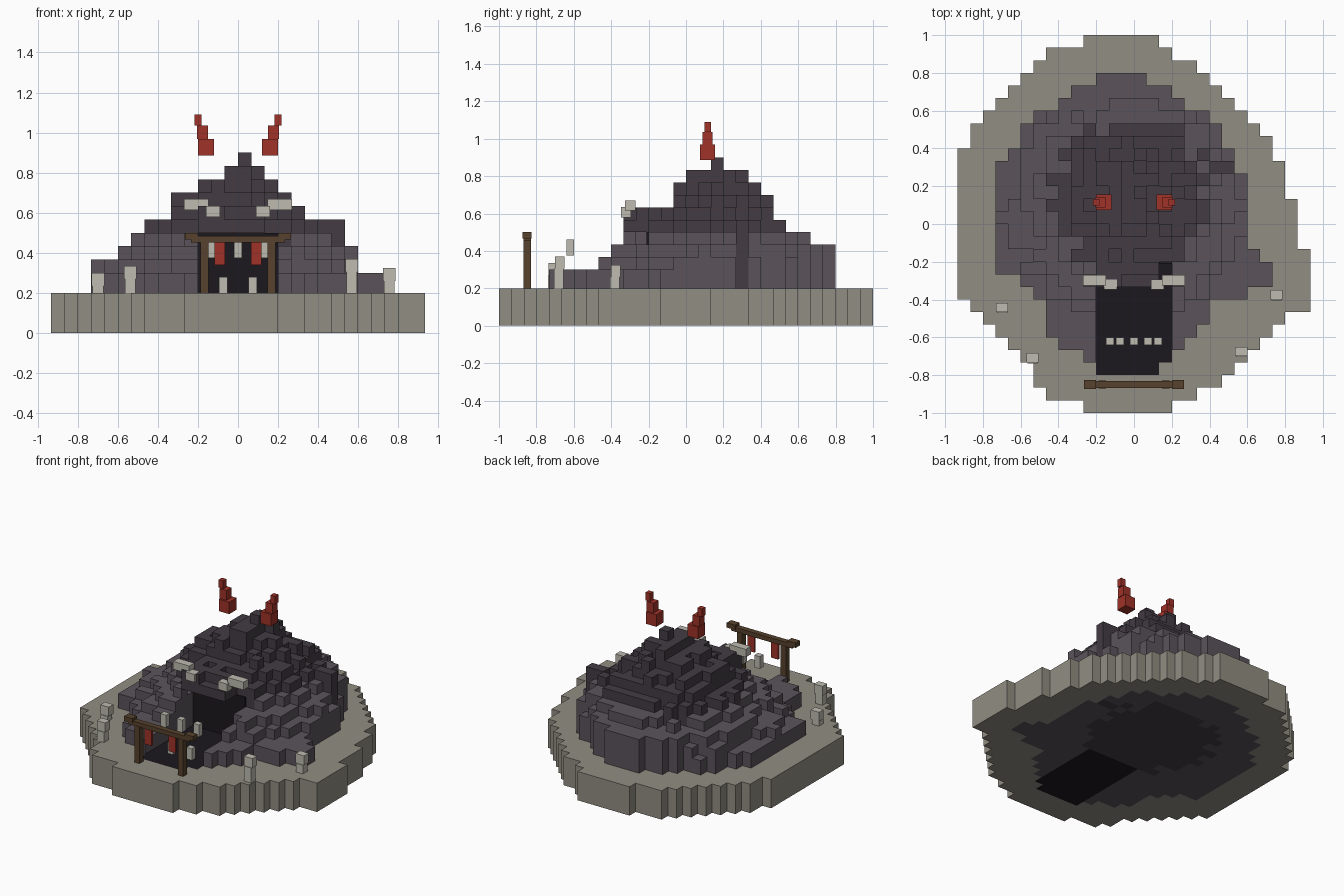
import bpy, bmesh, math, random

if "Cube" in bpy.data.objects:
    bpy.data.objects.remove(bpy.data.objects["Cube"])

random.seed(4)
U = 1 / 15          # voxel size


def material(name, hexcode):
    rgb = [int(hexcode[k:k + 2], 16) / 255 for k in (0, 2, 4)]
    m = bpy.data.materials.new(name)
    m.diffuse_color = [c / 12.92 if c < 0.04 else ((c + 0.055) / 1.055) ** 2.4 for c in rgb] + [1]
    m.use_nodes = True
    m.node_tree.nodes["Principled BSDF"].inputs["Base Color"].default_value = m.diffuse_color
    return m


STONE = material("stone", "918D82")
ROCK = material("rock", "5B545B")
DARK = material("dark_rock", "433C43")
BLACK = material("black", "1C181E")
BONE = material("bone", "BDBBB0")
RED = material("red", "A03228")
WOOD = material("wood", "57422D")


def finish(name, bm, mat):
    me = bpy.data.meshes.new(name)
    bm.to_mesh(me)
    bm.free()
    me.materials.append(mat)
    ob = bpy.data.objects.new(name, me)
    bpy.context.collection.objects.link(ob)
    return ob


def boxes(name, mat, items, mirror=False):
    """Boxes given as (x0, x1, y0, y1, z0, z1), optionally mirrored in x."""
    bm = bmesh.new()
    if mirror:
        items = items + [(-b[1], -b[0]) + b[2:] for b in items]
    for x0, x1, y0, y1, z0, z1 in items:
        for v in bmesh.ops.create_cube(bm, size=1)["verts"]:
            v.co = ((x0 + x1) / 2 + v.co.x * (x1 - x0), (y0 + y1) / 2 + v.co.y * (y1 - y0),
                    (z0 + z1) / 2 + v.co.z * (z1 - z0))
    return finish(name, bm, mat)


def rows(top, spans):
    """Voxel cells from left/right limits listed row by row from the back."""
    return {(i, top - k) for k, (a, b) in enumerate(spans) for i in range(a, b)}


# Footprints of the stone base, the mound and the mouth floor
base = rows(14, [(-4, 2), (-7, 3), (-8, 5), (-9, 6), (-10, 7), (-11, 8), (-12, 9), (-13, 10),
                 (-13, 11), (-14, 11)] + [(-14, 12)] * 3 + [(-14, 13)] * 4 + [(-14, 14)] * 4 +
            [(-13, 14), (-12, 12), (-11, 11), (-10, 10), (-9, 9), (-8, 8), (-8, 7), (-7, 5), (-4, 3)])
mound = rows(11, [(-3, 1), (-5, 3), (-6, 4), (-8, 6), (-9, 7), (-9, 7), (-10, 8), (-11, 8)] +
             [(-11, 9)] * 6 + [(-11, 10), (-11, 11), (-9, 11), (-8, 9), (-7, 6), (-7, 6), (-7, 5),
                               (-6, 4), (-4, 3)])
mouth = rows(-4, [(-3, 3)] * 8 + [(-3, 2)])

# Height of every column: stepped, slightly random cone
height = {}
for c in sorted(base | mound):
    if c in mound and c not in mouth:
        d = math.hypot((c[0] + 0.5) * U + 0.02, (c[1] + 0.5) * U - 0.16)
        k = math.floor((0.97 - 0.85 * d - random.uniform(0, 0.1) - 0.3) / U + 0.01)
        height[c] = 0.3 + U * min(8, max(0, k)) if c[1] < 9 else 0.3 + U * max(2, k)
    else:
        height[c] = 0.2
height[(0, 2)] = 0.9
height[(-1, 1)] = height[(0, 1)] = height[(-1, 2)] = height[(0, 0)] = 0.3 + 8 * U
height[(6, 4)] = height[(7, 4)] = 0.3 + 4 * U


def columns(name, mat, cells):
    """Columns standing on z = 0 with only their exposed sides."""
    bm = bmesh.new()

    def quad(pts):
        bm.faces.new([bm.verts.new((x * U, y * U, z)) for x, y, z in pts])

    for i, j in cells:
        h = height[(i, j)]
        ring = [(i, j), (i + 1, j), (i + 1, j + 1), (i, j + 1)]
        quad([(x, y, h) for x, y in ring])
        quad([(x, y, 0) for x, y in reversed(ring)])
        for n, (di, dj) in enumerate([(0, -1), (1, 0), (0, 1), (-1, 0)]):
            low = height.get((i + di, j + dj), 0)
            if low < h - 1e-4:
                a, b = ring[n], ring[(n + 1) % 4]
                quad([(*a, low), (*b, low), (*b, h), (*a, h)])
    bmesh.ops.remove_doubles(bm, verts=bm.verts, dist=1e-5)
    return finish(name, bm, mat)


solid = mound - mouth
columns("stone_base", STONE, base - mound - mouth)
columns("mouth_floor", BLACK, mouth)
columns("lower_rock", ROCK, [c for c in solid if height[c] < 0.51])
columns("upper_rock", DARK, [c for c in solid if height[c] > 0.51])

# Cave roof overhang and black inner wall
boxes("cave_roof", DARK, [(-3 * U, 2 * U, -5 * U, -3 * U, 0.5, 0.3 + 4 * U),
                          (-3 * U, -U, -5 * U, -3 * U, 0.3 + 4 * U, 0.3 + 5 * U),
                          (-U, 2 * U, -4 * U, -3 * U, 0.3 + 4 * U, 0.3 + 5 * U)])
boxes("cave_back_wall", BLACK, [(-0.2, 0.2, -0.21, -0.2, 0.2, 0.5)])

# Teeth, upper and lower
boxes("upper_teeth", BONE, [(x - 0.021, x + 0.021, -0.64, -0.6, 0.375, 0.46) for x in (-0.126, 0, 0.126)])
boxes("lower_teeth", BONE, [(0.052, 0.094, -0.64, -0.6, 0.2, 0.28)], True)

# Bone brows
boxes("brows", BONE, [(0.147, 0.27, -0.325, -0.27, 0.615, 0.67),
                      (0.09, 0.16, -0.347, -0.295, 0.58, 0.635)], True)

# Floating horns
boxes("horns", RED, [(0.12, 0.2, 0.075, 0.155, 0.885, 0.968),
                     (0.15, 0.205, 0.088, 0.143, 0.968, 1.035),
                     (0.182, 0.217, 0.098, 0.133, 1.035, 1.09)], True)

# Wooden gate with hanging banners
boxes("gate_posts", WOOD, [(0.148, 0.187, -0.87, -0.828, 0.2, 0.456)], True)
boxes("gate_beam", WOOD, [(-0.235, 0.235, -0.868, -0.83, 0.452, 0.483)])
boxes("gate_beam_ends", WOOD, [(0.2, 0.265, -0.873, -0.825, 0.467, 0.5)], True)
boxes("banners", RED, [(0.065, 0.118, -0.856, -0.842, 0.34, 0.455)], True)

# Bone stakes standing around the front
stakes = []
for x, y, top in [(-0.698, -0.445, 0.3), (-0.538, -0.712, 0.335), (0.568, -0.678, 0.37), (0.755, -0.378, 0.325)]:
    mid = top - 0.065
    stakes += [(x - 0.027, x + 0.027, y - 0.027, y + 0.022, 0.2, mid),
               (x - 0.032, x + 0.032, y - 0.022, y + 0.028, mid, top)]
boxes("bone_stakes", BONE, stakes)
